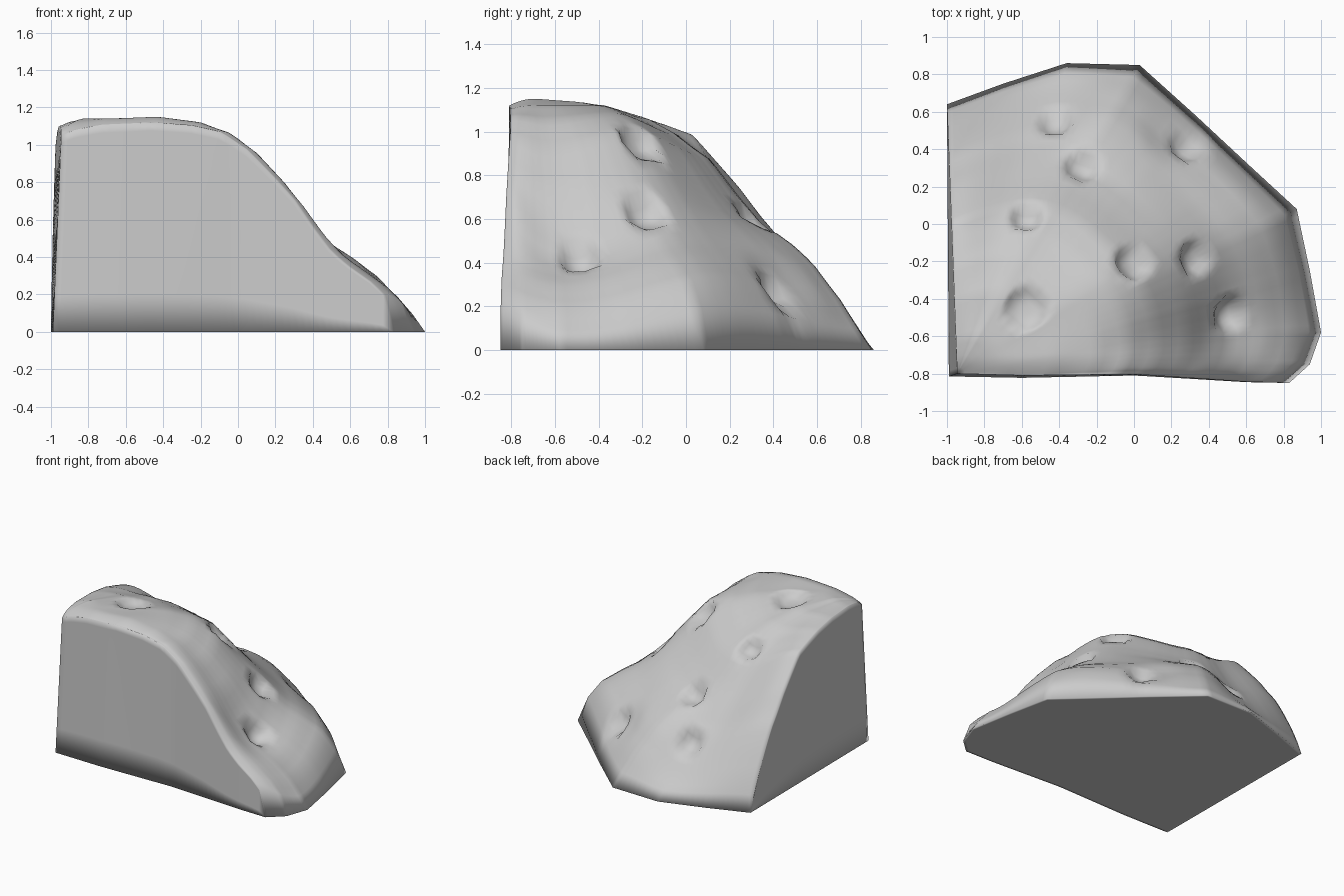
import bpy, bmesh
from mathutils import Vector

cube = bpy.data.objects.get("Cube")
if cube:
    bpy.data.objects.remove(cube)

# Curved foot of the slope, from the front wall round to the left-hand wall
FOOT = [(.83, -.85), (.94, -.75), (1, -.58), (.94, -.25), (.87, .08), (.62, .31),
        (.33, .58), (.03, .85), (-.36, .86), (-.7, .75), (-1, .64)]
# Heights at fractions of the way from the tall corner to the foot,
# along six directions: front wall, right, diagonal, back, back wall side, side wall
REACH = [0, .12, .27, .39, .48, .56, .64, .7, .76, .81, .86, .93, .97, 1]
SLOPES = [
    (0, [1.1, 1.14, 1.15, 1.13, 1.09, .99, .84, .72, .56, .44, .36, .27, .2, 0]),
    (.22, [1.1, 1.14, 1.15, 1.12, 1.05, .92, .74, .55, .41, .35, .3, .19, .09, 0]),
    (.45, [1.1, 1.14, 1.14, 1.12, 1.08, 1, .82, .7, .58, .49, .43, .33, .2, 0]),
    (.7, [1.1, 1.14, 1.12, 1.06, .98, .88, .71, .6, .54, .48, .4, .23, .1, 0]),
    (.8, [1.1, 1.13, 1.11, 1.05, .97, .87, .7, .58, .46, .38, .28, .14, .07, 0]),
    (1, [1.1, 1.12, 1.11, 1.08, 1.04, 1, .87, .77, .65, .56, .44, .25, .12, 0])]
CORNER_TOP, CORNER_FOOT = Vector((-.945, -.8, 0)), Vector((-.99, -.815, 0))
AROUND, OUT = 90, 48
WALL = [0, .04, .12, .5, .82, 1]


def foot(s):
    k = min(int(s * (len(FOOT) - 1)), len(FOOT) - 2)
    f = s * (len(FOOT) - 1) - k
    return Vector((*FOOT[k], 0)).lerp(Vector((*FOOT[k + 1], 0)), f)


def rounded_foot(s):
    d = min(.1, s, 1 - s)
    return sum((foot(s + d * k / 3) for k in range(-3, 4)), Vector()) / 7


def height(s, t):
    k = max(i for i in range(len(REACH) - 1) if REACH[i] <= t)
    f = (t - REACH[k]) / (REACH[k + 1] - REACH[k])
    for (a, low), (b, high) in zip(SLOPES, SLOPES[1:]):
        if s <= b:
            g = (s - a) / (b - a)
            g = g * g * (3 - 2 * g)
            row = [low[i] + (high[i] - low[i]) * g for i in (k, k + 1)]
            return row[0] + (row[1] - row[0]) * f


# Shallow waist halfway along the front wall
def waist(p):
    p.y += .025 * max(0, 1 - abs(p.x) / .6) * min(1, max(0, 1 - (p.y + .85) / .4))
    return p


def surface(s, t):
    p = CORNER_TOP.lerp(rounded_foot(s).lerp(foot(s), t ** 8), t)
    p.z = height(s, t)
    # Soft rounding along the two walls
    for d, drop in ((p.x + .95, .02), (p.y + .81, .04)):
        p.z -= drop * max(0, 1 - max(d, 0) / .11) ** 2 * (1 - t)
    return waist(p)


bm = bmesh.new()


def face(*vs):
    vs = list(dict.fromkeys(vs))
    if len(vs) > 2:
        return bm.faces.new(vs)


# Domed slope
steps = [.97 * j / (OUT - 1) for j in range(OUT)] + [1]
peak = bm.verts.new(surface(0, 0))
dome = [[peak] + [bm.verts.new(surface(i / AROUND, t)) for t in steps[1:]]
        for i in range(AROUND + 1)]
for a, b in zip(dome, dome[1:]):
    for j in range(OUT):
        face(a[j], a[j + 1], b[j + 1], b[j])
bm.normal_update()

# Pits: x, y, radius, depth; the broad hollow comes first
PITS = [(.2, .46, .24, .03), (-.57, -.45, .12, .05), (.01, -.2, .11, .07),
        (.34, -.19, .1, .07), (.5, -.48, .1, .07), (-.57, .05, .09, .06),
        (-.27, .32, .1, .06), (-.42, .55, .1, .06), (.32, .43, .1, .06)]
moves = {}
for x, y, r, depth in PITS:
    mid = min(bm.verts, key=lambda v: (v.co.xy - Vector((x, y))).length)
    centre, normal = mid.co.copy(), mid.normal.copy()
    for v in bm.verts:
        d = (v.co - centre).length / r
        if d < 1:
            fall = (1 - d * d) ** 2 if r > .2 else 1 - d ** 3
            moves[v] = moves.get(v, Vector()) - normal * depth * fall
for v, move in moves.items():
    if v.co.z > .05:
        v.co += move


# Two upright walls, sharing the column below the peak
def column(top, base):
    return [top] + [bm.verts.new(top.co.lerp(base, k)) for k in WALL[1:]]


shared = column(peak, CORNER_FOOT)
walls = []
for edge, end in ((dome[0], foot(0)), (dome[-1], foot(1))):
    cols = [shared] + [column(edge[j], waist(CORNER_FOOT.lerp(end, steps[j])))
                       for j in range(1, OUT)]
    cols.append([edge[OUT]] * len(WALL))
    for a, b in zip(cols, cols[1:]):
        for k in range(len(WALL) - 1):
            face(a[k], a[k + 1], b[k + 1], b[k])
    walls.append([c[-1] for c in cols])

# Flat underside with a narrow border that keeps its shading even
base = face(*walls[0], *[c[-1] for c in dome[1:-1]], *reversed(walls[1]))
bmesh.ops.recalc_face_normals(bm, faces=bm.faces)
bmesh.ops.inset_region(bm, faces=[base], thickness=.02, use_even_offset=True)

mesh = bpy.data.meshes.new("pitted_rock")
bm.to_mesh(mesh)
bm.free()
mesh.polygons.foreach_set("use_smooth", [True] * len(mesh.polygons))
rock = bpy.data.objects.new("pitted_rock", mesh)
bpy.context.collection.objects.link(rock)

grey = bpy.data.materials.new("light_grey")
grey.use_nodes = True
grey.diffuse_color = (.6, .6, .6, 1)
grey.node_tree.nodes["Principled BSDF"].inputs["Base Color"].default_value = (.6, .6, .6, 1)
mesh.materials.append(grey)
